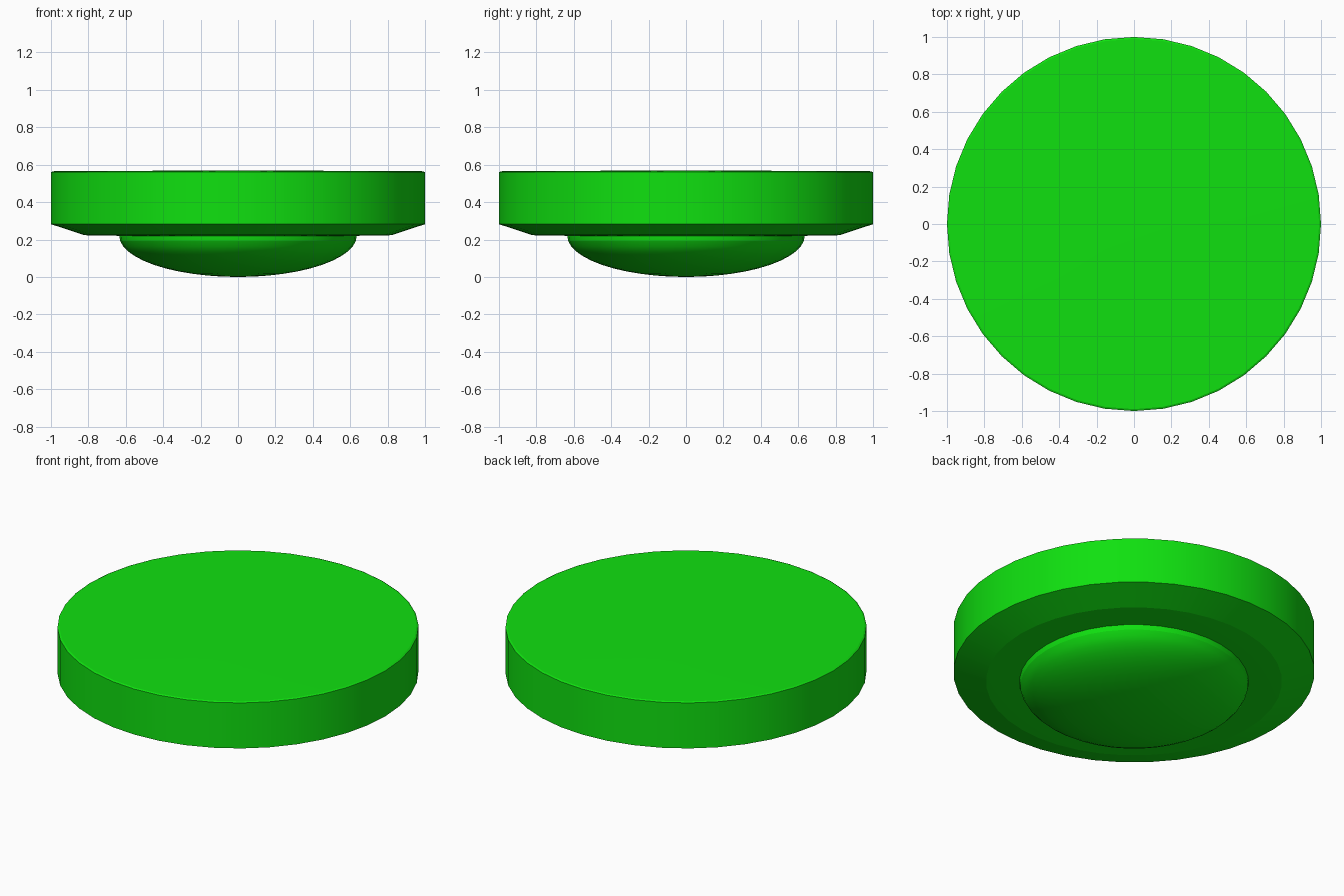
import bpy
import bmesh
from math import cos, sin, pi, radians
from mathutils import Vector

SIDES = 40

cube = bpy.data.objects.get("Cube")
if cube:
    bpy.data.objects.remove(cube, do_unlink=True)

green = bpy.data.materials.new("green")
green.use_nodes = True
colour = (0.005, 0.75, 0.005, 1)
green.diffuse_color = colour
green.node_tree.nodes["Principled BSDF"].inputs["Base Color"].default_value = colour


def lathe(name, profile):
    """Revolve (radius, height) points around the z axis."""
    bm = bmesh.new()
    verts = [bm.verts.new((r, 0, z)) for r, z in profile]
    edges = [bm.edges.new(pair) for pair in zip(verts, verts[1:])]
    bmesh.ops.spin(bm, geom=verts + edges, cent=Vector(), axis=(0, 0, 1),
                   angle=2 * pi, steps=SIDES)
    bmesh.ops.remove_doubles(bm, verts=bm.verts, dist=0.0005)
    bmesh.ops.recalc_face_normals(bm, faces=bm.faces)
    mesh = bpy.data.meshes.new(name)
    bm.to_mesh(mesh)
    bm.free()
    mesh.materials.append(green)
    obj = bpy.data.objects.new(name, mesh)
    bpy.context.collection.objects.link(obj)
    bpy.ops.object.select_all(action='DESELECT')
    obj.select_set(True)
    bpy.context.view_layer.objects.active = obj
    bpy.ops.object.shade_smooth_by_angle(angle=radians(15))
    return obj


# Disc with a chamfered lower rim and a barely crowned top
lathe("disc_body", [(0, 0.22), (0.64, 0.22), (0.82, 0.223), (1, 0.282),
                    (1, 0.56), (0.99, 0.565), (0.2, 0.569), (0, 0.569)])

# Shallow rounded dome underneath, with its rim closed inside the disc
RINGS = 12
arc = [(0.635 * sin(a), 0.22 - 0.22 * cos(a))
       for a in (pi / 2 * i / RINGS for i in range(RINGS + 1))]
lathe("bottom_dome", arc + [(0.635, 0.24), (0, 0.24)])
